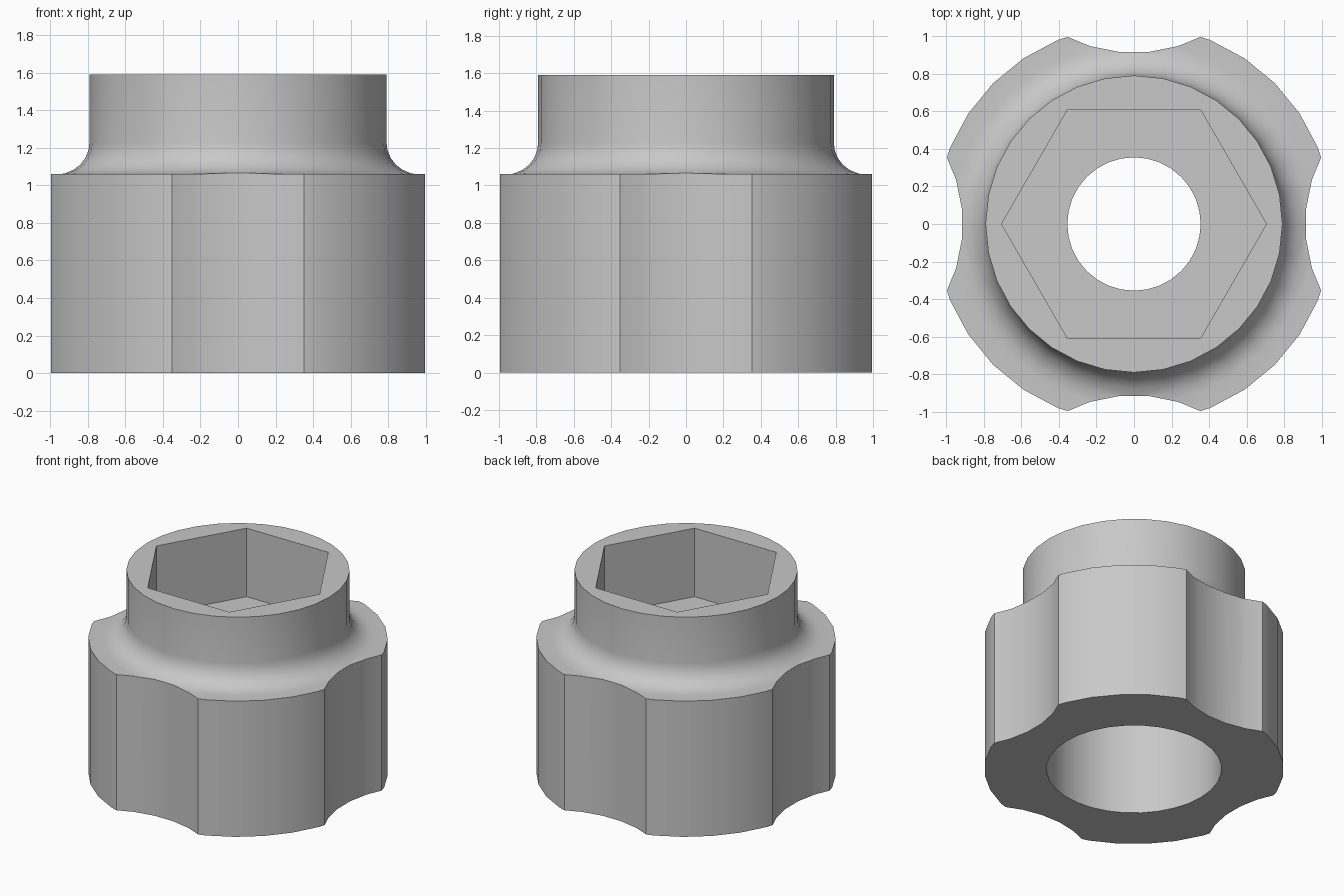
import bpy, bmesh
from math import sin, cos, pi, tau

cube = bpy.data.objects.get("Cube")
if cube:
    bpy.data.objects.remove(cube, do_unlink=True)

SIDES = 32
BODY_R, BODY_H = 1.06, 1.06
COLLAR_R, TOP = 0.79, 1.59
BORE_R, HOLE_R, LEDGE_Z = 0.62, 0.355, 0.90
FILLET = 0.17

grey = bpy.data.materials.new("light grey plastic")
grey.use_nodes = True
colour = (0.58, 0.58, 0.58, 1)
grey.diffuse_color = colour
grey.node_tree.nodes["Principled BSDF"].inputs["Base Color"].default_value = colour


def finish(name, bm):
    bmesh.ops.recalc_face_normals(bm, faces=bm.faces)
    mesh = bpy.data.meshes.new(name)
    bm.to_mesh(mesh)
    bm.free()
    mesh.materials.append(grey)
    obj = bpy.data.objects.new(name, mesh)
    bpy.context.collection.objects.link(obj)
    return obj


def revolve(name, profile):
    """Turn a closed (radius, height) profile around the z axis."""
    bm = bmesh.new()
    rings = [[bm.verts.new((r * cos(tau * i / SIDES), r * sin(tau * i / SIDES), z))
              for r, z in profile] for i in range(SIDES)]
    n = len(profile)
    for i in range(SIDES):
        a, b = rings[i], rings[(i + 1) % SIDES]
        for j in range(n):
            k = (j + 1) % n
            bm.faces.new((a[j], b[j], b[k], a[k]))
    return finish(name, bm)


def prism(name, sides, radius, z0, z1, centre=(0, 0), turn=0):
    bm = bmesh.new()
    ring = [bm.verts.new((centre[0] + radius * cos(turn + tau * i / sides),
                          centre[1] + radius * sin(turn + tau * i / sides), z0))
            for i in range(sides)]
    base = bm.faces.new(ring)
    top = bmesh.ops.extrude_face_region(bm, geom=[base])["geom"]
    for v in top:
        if isinstance(v, bmesh.types.BMVert):
            v.co.z = z1
    return finish(name, bm)


def cut(obj, cutter):
    mod = obj.modifiers.new("cut", 'BOOLEAN')
    mod.operation = 'DIFFERENCE'
    mod.solver = 'EXACT'
    mod.object = cutter
    bpy.context.view_layer.objects.active = obj
    bpy.ops.object.modifier_apply(modifier=mod.name)
    bpy.data.objects.remove(cutter, do_unlink=True)


# Knob: wide grip, fillet, collar, through hole and wide bore underneath
fillet = [(COLLAR_R + FILLET * (1 - sin(a)), BODY_H + FILLET * (1 - cos(a)))
          for a in (pi / 2 * i / 6 for i in range(7))]
profile = [(BORE_R, 0), (BODY_R, 0), (BODY_R, BODY_H), *fillet, (COLLAR_R, TOP),
           (HOLE_R, TOP), (HOLE_R, LEDGE_Z), (BORE_R, LEDGE_Z)]
knob = revolve("knob", profile)

# Four finger scallops around the grip
for i in range(4):
    a = i * pi / 2
    cut(knob, prism("scallop_cutter", SIDES, 0.81, -0.2, 1.4,
                    (1.722 * cos(a), 1.722 * sin(a)), pi / SIDES))

# Hexagonal socket in the collar
cut(knob, prism("socket_cutter", 6, 0.705, 1.055, 1.8))

bpy.ops.object.select_all(action='DESELECT')
knob.select_set(True)
bpy.context.view_layer.objects.active = knob
bpy.ops.object.shade_smooth_by_angle(angle=pi / 7)
